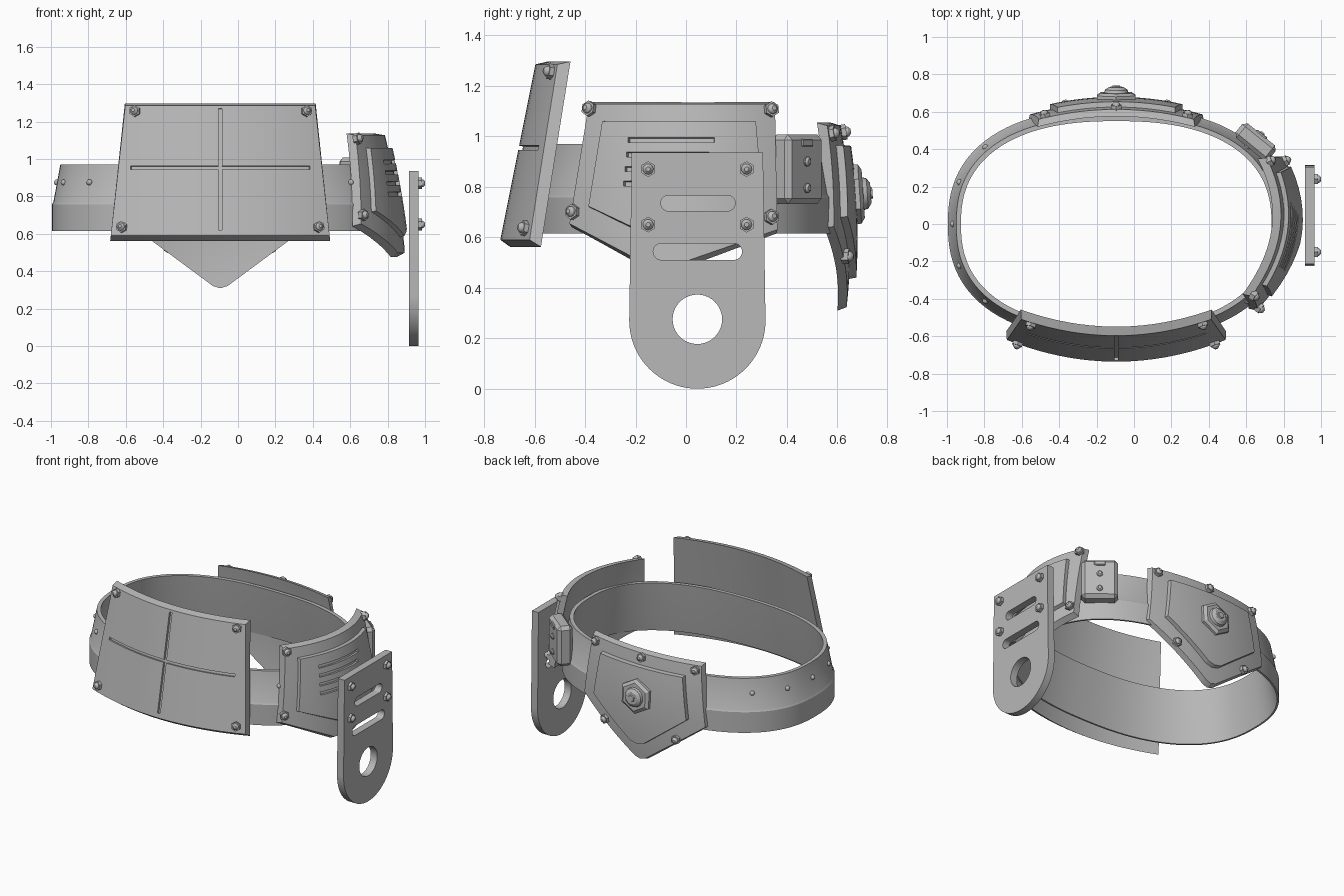
import bpy, bmesh, math
from mathutils import Vector, Matrix

old = bpy.data.objects.get("Cube")
if old:
    bpy.data.objects.remove(old, do_unlink=True)

grey = bpy.data.materials.new("steel grey")
grey.use_nodes = True
grey.diffuse_color = (0.48, 0.48, 0.48, 1)
grey.node_tree.nodes["Principled BSDF"].inputs["Base Color"].default_value = (0.48, 0.48, 0.48, 1)
CX = -0.095
parts = []


def finish(name, bm):
    bmesh.ops.recalc_face_normals(bm, faces=bm.faces)
    me = bpy.data.meshes.new(name)
    bm.to_mesh(me)
    bm.free()
    me.materials.append(grey)
    ob = bpy.data.objects.new(name, me)
    bpy.context.collection.objects.link(ob)
    parts.append(ob)
    return ob


# Curved surfaces that the armour plates follow: (across, height) -> point
def front_surf(u, v):
    return Vector((u, -0.738 + 0.2 * (v - 0.58) + 0.34 * (u - CX) ** 2, v))


def side_surf(u, v):
    w = v - 0.85
    return Vector((0.845 - 0.18 * w - 0.12 * w * w - 0.83 * (u - 0.05) ** 2, u, v))


def back_surf(u, v):
    return Vector((u, 0.652 - 0.2 * (v - 0.6) ** 2 - 0.31 * (u - CX) ** 2, v))


def flat_surf(u, v):
    return Vector((0.965, u, v))


def normal_at(surf, u, v):
    e = 0.001
    p = surf(u, v)
    n = (surf(u + e, v) - p).cross(surf(u, v + e) - p).normalized()
    return n if n.x * (p.x - CX) + n.y * p.y > 0 else -n


def slab(name, surf, outline, h0, h1, taper=0.0, step=0.06):
    """Solid between two depths of a surface; the outer face shrinks by the taper."""
    bm = bmesh.new()
    bm.faces.new([bm.verts.new((u, v, h0)) for u, v in outline])
    centre, half = [0, 0], [1, 1]
    for axis in (0, 1):
        lo = min(p[axis] for p in outline)
        hi = max(p[axis] for p in outline)
        centre[axis], half[axis] = (lo + hi) / 2, (hi - lo) / 2
        count = math.ceil((hi - lo) / step)
        no = Vector((1, 0, 0)) if axis == 0 else Vector((0, 1, 0))
        for i in range(1, count):
            bmesh.ops.bisect_plane(bm, geom=bm.verts[:] + bm.edges[:] + bm.faces[:],
                                   plane_co=no * (lo + (hi - lo) * i / count), plane_no=no)
    ext = bmesh.ops.extrude_face_region(bm, geom=bm.faces[:], use_keep_orig=True)
    for g in ext["geom"]:
        if isinstance(g, bmesh.types.BMVert):
            g.co.z = h1
            for axis in (0, 1):
                g.co[axis] = centre[axis] + (g.co[axis] - centre[axis]) * (1 - taper / half[axis])
    for vert in bm.verts:
        u, v, h = vert.co
        vert.co = surf(u, v) + normal_at(surf, u, v) * h
    return finish(name, bm)


def carve(ob, surf, outlines, h0, h1):
    for outline in outlines:
        cutter = slab("cutter", surf, outline, h0, h1)
        cutter.hide_render = True
        mod = ob.modifiers.new("cut", "BOOLEAN")
        mod.operation, mod.object, mod.solver = "DIFFERENCE", cutter, "EXACT"
        bpy.context.view_layer.update()
        deps = bpy.context.evaluated_depsgraph_get()
        me = bpy.data.meshes.new_from_object(ob.evaluated_get(deps))
        ob.modifiers.clear()
        ob.data = me
        parts.remove(cutter)
        bpy.data.objects.remove(cutter, do_unlink=True)


def rect(u0, u1, v0, v1):
    return [(u0, v0), (u1, v0), (u1, v1), (u0, v1)]


def arc(cu, cv, r, a0, a1, n):
    return [(cu + r * math.cos(math.radians(a0 + (a1 - a0) * i / n)),
             cv + r * math.sin(math.radians(a0 + (a1 - a0) * i / n))) for i in range(n + 1)]


def stadium(u0, u1, v, r):
    return arc(u1 - r, v, r, -90, 90, 12) + arc(u0 + r, v, r, 90, 270, 12)


def stack(name, pos, n, layers):
    """Stacked discs along a normal: (sides, bottom radius, top radius, start, end)."""
    bm = bmesh.new()
    rot = n.to_track_quat("Z", "Y").to_matrix().to_4x4()
    for seg, r1, r2, a, b in layers:
        bmesh.ops.create_cone(bm, cap_ends=True, segments=seg, radius1=r1, radius2=r2, depth=b - a,
                              matrix=Matrix.Translation(pos + n * (a + b) / 2) @ rot)
    return finish(name, bm)


def bolts(name, surf, spots):
    for u, v in spots:
        stack(name, surf(u, v), normal_at(surf, u, v),
              [(6, 0.031, 0.031, -0.01, 0.018), (16, 0.021, 0.019, 0.018, 0.026),
               (16, 0.019, 0.009, 0.026, 0.036)])


# Belt: stepped wall swept round a squarish oval
def oval(t, d):
    def power(c):
        return math.copysign(abs(c) ** (2 / 2.4), c)
    return CX + (0.9 + d) * power(math.cos(t)), (0.62 + d) * power(math.sin(t))


wall = [(0, .615), (0, .757), (-.008, .77), (-.045, .97), (-.07, .97), (-.04, .77), (-.012, .615)]
SEG = 128
bm = bmesh.new()
rings = [[bm.verts.new((*oval(math.tau * i / SEG, d), z)) for d, z in wall] for i in range(SEG)]
for i in range(SEG):
    a, b = rings[i], rings[(i + 1) % SEG]
    for j in range(len(wall)):
        k = (j + 1) % len(wall)
        bm.faces.new((a[j], b[j], b[k], a[k]))
finish("belt", bm)

# Belt rivets
for deg in (180, 162, 198, 140, 220, 40, -40):
    x, y = oval(math.radians(deg), -0.027)
    bm = bmesh.new()
    bmesh.ops.create_uvsphere(bm, u_segments=14, v_segments=8, radius=0.016,
                              matrix=Matrix.Translation((x, y, 0.875)))
    finish("belt_rivet", bm)

# Front plate with a cross groove
front = slab("front_plate", front_surf, [(-.70, .57), (.51, .57), (.43, 1.305), (-.62, 1.305)], -0.045, 0, 0.02)
carve(front, front_surf, [rect(CX - .01, CX + .01, .62, 1.27), rect(-.575, .385, .945, .963)], -0.016, 0.03)
bolts("front_bolt", front_surf, [(-.55, 1.255), (.365, 1.255), (-.62, .635), (.43, .635)])

# Left side plate with a raised, slotted panel
slab("side_plate", side_surf,
     [(-.40, 1.145), (-.48, .645), (-.17, .48), (-.02, .48), (.38, .62), (.37, 1.145)], -0.042, 0, 0.018)
panel = slab("side_panel", side_surf,
             [(-.33, 1.065), (-.385, .715), (-.10, .575), (.31, .70), (.28, 1.065)], -0.02, 0.024, 0.012)
carve(panel, side_surf, [rect(-.22 - .006 * i, .11 - .02 * i, .97 - .057 * i, .99 - .057 * i)
                         for i in range(4)], 0.004, 0.05)
bolts("side_bolt", side_surf, [(-.38, 1.108), (.335, 1.105), (-.445, .70), (.335, .68)])


# Back plate: downward shield, raised panel and a hex boss
def shield(top, half, shoulder, v_shoulder, tip, v_tip):
    return [(CX - half, top), (CX - shoulder, v_shoulder), (CX - tip, v_tip + .012), (CX, v_tip),
            (CX + tip, v_tip + .012), (CX + shoulder, v_shoulder), (CX + half, top)]


slab("back_plate", back_surf, shield(1.06, .43, .48, .64, .04, .305), -0.035, 0, 0.018)
slab("back_panel", back_surf, shield(.97, .32, .36, .68, .05, .43), -0.02, 0.028, 0.012)
bolts("back_bolt", back_surf, [(CX - .38, 1.01), (CX, 1.015), (CX + .38, 1.01), (CX - .27, .525), (CX + .27, .525)])
stack("back_boss", back_surf(CX, .77) + Vector((0, 0.02, 0)), normal_at(back_surf, CX, .77),
      [(6, .118, .118, 0, .022), (6, .118, .095, .022, .036), (24, .065, .06, .036, .052),
       (24, .06, .04, .052, .066), (6, .025, .022, .066, .073)])

# Hanging flat plate with slots and a round hole
bm = bmesh.new()
for loop in ([(.305, .935), (-.215, .935)] + arc(.045, .27, .27, 180, 360, 40),
             stadium(-.10, .195, .735, .031), stadium(-.13, .222, .543, .033),
             arc(.045, .275, .098, 0, 351, 39)):
    verts = [bm.verts.new((.915, u, v)) for u, v in loop]
    for a, b in zip(verts, verts[1:] + verts[:1]):
        bm.edges.new((a, b))
bmesh.ops.triangle_fill(bm, edges=bm.edges[:], use_beauty=True, normal=(1, 0, 0))
ext = bmesh.ops.extrude_face_region(bm, geom=bm.faces[:], use_keep_orig=True)
bmesh.ops.translate(bm, vec=(.05, 0, 0), verts=[g for g in ext["geom"] if isinstance(g, bmesh.types.BMVert)])
finish("hanger_plate", bm)
bolts("hanger_bolt", flat_surf, [(u, v) for u in (-.15, .24) for v in (.65, .87)])

# Pouch on the rear left of the belt
out = Vector((0.63, 0.777, 0)).normalized()
turn = Matrix.Rotation(math.atan2(out.y, out.x), 4, "Z")


def pouch_box(name, centre, size, bevel):
    bm = bmesh.new()
    bmesh.ops.create_cube(bm, size=1, matrix=Matrix.Diagonal((*size, 1)))
    bmesh.ops.bevel(bm, geom=bm.edges[:], offset=bevel, segments=1, affect="EDGES")
    bmesh.ops.transform(bm, matrix=Matrix.Translation(centre) @ turn, verts=bm.verts)
    finish(name, bm)


mid = Vector((0.65, 0.44, 0.87))
pouch_box("pouch", mid, (.1, .23, .275), .022)
pouch_box("pouch_clip", mid + out * .047 + Vector((0, 0, .105)), (.02, .07, .03), .004)
for dz in (.03, -.075):
    stack("pouch_screw", mid + out * .048 + Vector((0, 0, dz)), out,
          [(16, .02, .02, 0, .008), (16, .018, .01, .008, .016)])

# Smooth the curves, keep the edges sharp
bpy.ops.object.select_all(action="DESELECT")
for ob in parts:
    ob.select_set(True)
bpy.context.view_layer.objects.active = parts[0]
bpy.ops.object.shade_smooth_by_angle(angle=math.radians(30))
